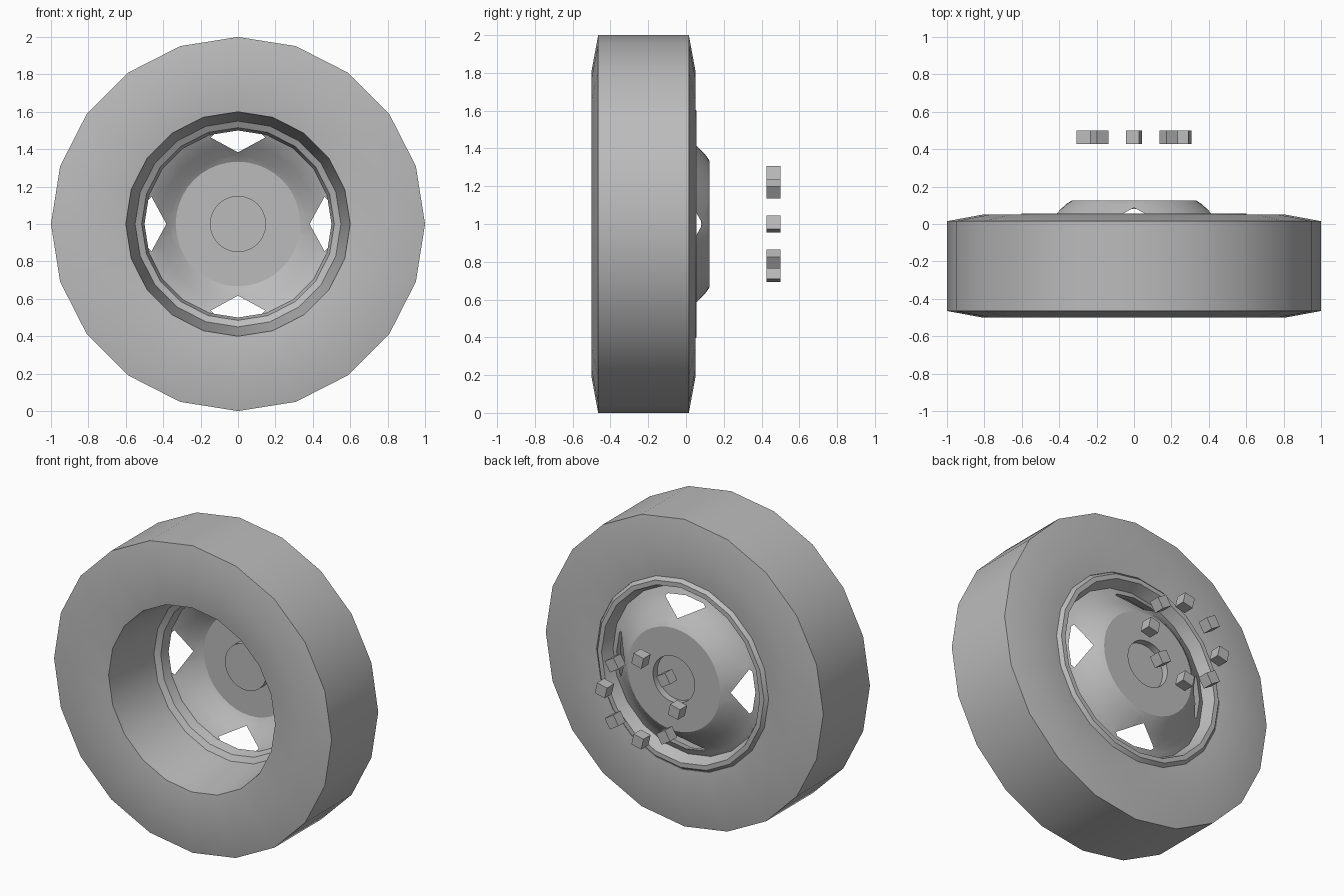
import bpy, bmesh, math
from mathutils import Vector, Matrix

cube = bpy.data.objects.get("Cube")
if cube:
    bpy.data.objects.remove(cube)

# Single plain grey
grey = bpy.data.materials.new("plain_grey")
grey.use_nodes = True
colour = (0.5, 0.5, 0.5, 1)
grey.diffuse_color = colour
bsdf = next(n for n in grey.node_tree.nodes if n.type == "BSDF_PRINCIPLED")
bsdf.inputs["Base Color"].default_value = colour


def finish(bm, name, smooth=True):
    """Turn a bmesh into an object standing at wheel-centre height."""
    bmesh.ops.recalc_face_normals(bm, faces=bm.faces[:])
    mesh = bpy.data.meshes.new(name)
    bm.to_mesh(mesh)
    bm.free()
    mesh.materials.append(grey)
    obj = bpy.data.objects.new(name, mesh)
    obj.location.z = 1
    bpy.context.collection.objects.link(obj)
    if smooth:
        bpy.ops.object.select_all(action="DESELECT")
        obj.select_set(True)
        bpy.context.view_layer.objects.active = obj
        bpy.ops.object.shade_smooth_by_angle(angle=math.radians(30))
    return obj


def lathe(profile, sides, closed=True):
    """Spin (radius, y) points around the y axis."""
    bm = bmesh.new()
    rings = []
    for r, y in profile:
        angles = [math.tau * i / sides for i in range(sides)]
        rings.append([bm.verts.new((r * math.sin(a), y, r * math.cos(a)))
                      for a in angles])
    pairs = list(zip(rings, rings[1:]))
    if closed:
        pairs.append((rings[-1], rings[0]))
    for a, b in pairs:
        for i in range(sides):
            j = (i + 1) % sides
            bm.faces.new((a[i], a[j], b[j], b[i]))
    return bm, rings


# Tyre with chamfered shoulders
tyre, _ = lathe([(0.6, -0.475), (0.81, -0.5), (1, -0.465),
                 (1, 0.015), (0.81, 0.05), (0.62, 0.035)], 20)
finish(tyre, "tyre")

# Rim: tapered barrel, inner step and rear flange
rim, _ = lathe([(0.6, -0.475), (0.55, -0.08), (0.515, -0.06), (0.5, 0),
                (0.54, -0.02), (0.57, 0.055), (0.6, 0.055), (0.62, 0.03)], 20)
finish(rim, "rim")

# Dish with a recessed hub cup
dish, rings = lathe([(0.505, -0.003), (0.48, 0.01), (0.42, 0.055), (0.36, 0.108),
                     (0.333, 0.125), (0.15, 0.125), (0.15, 0.08)], 40, closed=False)
dish.faces.new(rings[-1])

# Four windows cut through the dish, each bounded by four planes
tip, corner, top = Vector((0, 0, 0.383)), Vector((0.145, 0, 0.462)), Vector((0.118, 0, 0.492))
for k in range(4):
    turn = Matrix.Rotation(k * math.pi / 2, 3, "Y")
    back = turn.transposed()
    planes = []
    for side in (1, -1):
        for p, q in ((tip, corner), (corner, top)):
            d = q - p
            normal = Vector((d.z * side, 0, -d.x))
            planes.append((Vector((p.x * side, 0, p.z)), normal))
    for p, n in planes:
        near = [f for f in dish.faces
                if (back @ f.calc_center_median()).z > 0.33
                and abs((back @ f.calc_center_median()).x) < 0.25]
        geom = set(near)
        for f in near:
            geom.update(f.edges)
            geom.update(f.verts)
        bmesh.ops.bisect_plane(dish, geom=list(geom), plane_co=turn @ p,
                               plane_no=turn @ n, dist=1e-5)
    hole = [f for f in dish.faces
            if all((back @ f.calc_center_median() - p).dot(n) < 0 for p, n in planes)]
    bmesh.ops.delete(dish, geom=hole, context="FACES")
finish(dish, "dish")

# Ring of eight loose lug blocks behind the wheel
for k in range(8):
    angle = k * math.pi / 4
    bm = bmesh.new()
    bmesh.ops.create_cube(bm, size=0.073)
    bmesh.ops.rotate(bm, verts=bm.verts[:],
                     matrix=Matrix.Rotation(angle - math.radians(13), 3, "Y"))
    bmesh.ops.translate(bm, verts=bm.verts[:],
                        vec=(0.263 * math.sin(angle), 0.4635, 0.263 * math.cos(angle)))
    finish(bm, f"lug_block_{k + 1}", smooth=False)
